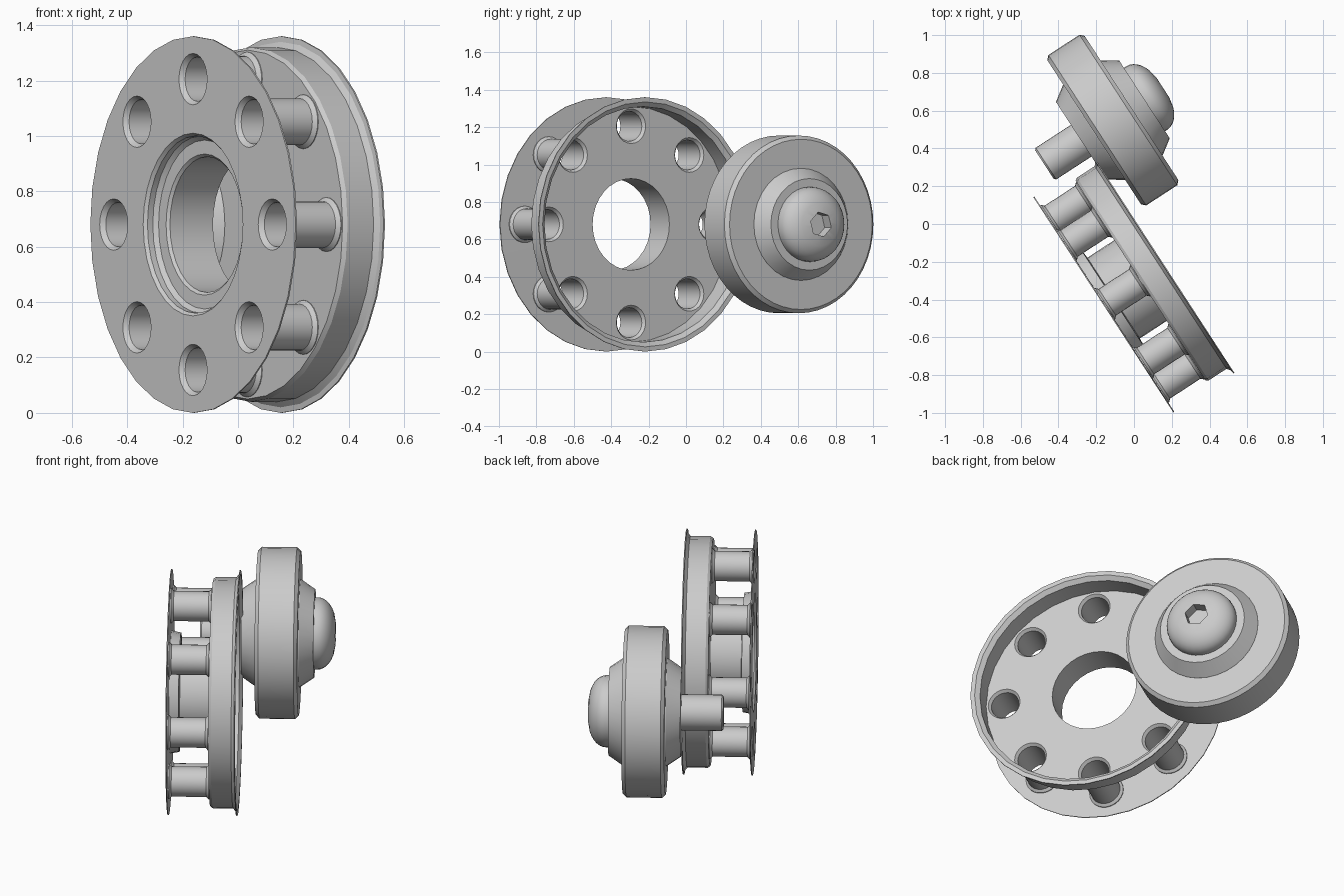
import bpy, bmesh, math
from mathutils import Matrix, Vector

cube = bpy.data.objects.get("Cube")
if cube:
    bpy.data.objects.remove(cube, do_unlink=True)

grey = bpy.data.materials.new("plain_grey")
grey.use_nodes = True
grey.diffuse_color = (0.6, 0.6, 0.6, 1)
for node in grey.node_tree.nodes:
    if node.type == 'BSDF_PRINCIPLED':
        node.inputs["Base Color"].default_value = (0.6, 0.6, 0.6, 1)

# Both assemblies share one horizontal axle direction
AXLE = Vector((0.838, 0.545, 0)).normalized()
ACROSS = Vector((AXLE.y, -AXLE.x, 0))


def frame(centre):
    """Local z runs along the axle, local x across it."""
    rot = Matrix((ACROSS, AXLE.cross(ACROSS), AXLE)).transposed().to_4x4()
    return Matrix.Translation(centre) @ rot


WHEEL = frame((-0.1625, -0.4275, 0.68))
ROLLER = frame((-0.112, 0.55, 0.68))


def lathe(name, profile, base, closed=False, segs=32, offset=(0, 0, 0)):
    """Spin (radius, axial) points around the axle."""
    bm = bmesh.new()
    vs = [bm.verts.new((r, 0, h)) for r, h in profile]
    es = [bm.edges.new(pair) for pair in zip(vs, vs[1:])]
    if closed:
        es.append(bm.edges.new((vs[-1], vs[0])))
    bmesh.ops.spin(bm, geom=vs + es, cent=(0, 0, 0), axis=(0, 0, 1),
                   angle=math.tau, steps=segs, use_duplicate=False)
    bmesh.ops.remove_doubles(bm, verts=bm.verts[:], dist=1e-5)
    bmesh.ops.recalc_face_normals(bm, faces=bm.faces[:])
    bmesh.ops.translate(bm, verts=bm.verts[:], vec=offset)
    mesh = bpy.data.meshes.new(name)
    bm.to_mesh(mesh)
    bm.free()
    mesh.materials.append(grey)
    obj = bpy.data.objects.new(name, mesh)
    obj.matrix_world = base
    bpy.context.collection.objects.link(obj)
    return obj


def cut(obj, places, radius, low, high, segs, turn=0):
    """Cut straight prisms along the axle out of an object."""
    bm = bmesh.new()
    for x, y in places:
        bmesh.ops.create_cone(
            bm, cap_ends=True, segments=segs, radius1=radius, radius2=radius,
            depth=high - low,
            matrix=Matrix.Translation((x, y, (low + high) / 2)) @ Matrix.Rotation(turn, 4, 'Z'))
    mesh = bpy.data.meshes.new("cutter")
    bm.to_mesh(mesh)
    bm.free()
    mesh.materials.append(grey)
    cutter = bpy.data.objects.new("cutter", mesh)
    cutter.matrix_world = obj.matrix_world
    cutter.hide_render = True
    bpy.context.collection.objects.link(cutter)
    mod = obj.modifiers.new("cut", 'BOOLEAN')
    mod.operation, mod.solver, mod.object = 'DIFFERENCE', 'EXACT', cutter
    bpy.context.view_layer.update()
    deps = bpy.context.evaluated_depsgraph_get()
    result = bpy.data.meshes.new_from_object(obj.evaluated_get(deps))
    obj.modifiers.clear()
    obj.data = result
    bpy.data.objects.remove(cutter, do_unlink=True)


parts = []

# Wheel: thin front disc, stepped hub tube and flanged rear cup in one shell
shell = lathe("wheel_shell", [
    (0.68, 0), (0.33, 0), (0.32, 0.012), (0.32, 0.035), (0.305, 0.05),
    (0.255, 0.05), (0.245, 0.06), (0.245, 0.245), (0.63, 0.245),
    (0.63, 0.365), (0.655, 0.385), (0.68, 0.385),
    (0.68, 0.379), (0.66, 0.377), (0.64, 0.362), (0.64, 0.25), (0.63, 0.235),
    (0.255, 0.235), (0.255, 0.065), (0.33, 0.06), (0.34, 0.008), (0.68, 0.006),
], WHEEL, closed=True)
spots = [(0.525 * math.cos(i * math.tau / 8), 0.525 * math.sin(i * math.tau / 8))
         for i in range(8)]
cut(shell, spots, 0.093, -0.05, 0.3, 24)
parts.append(shell)

# Hollow flared pillars joining the two plates
pillar = [(0.093, 0), (0.08, 0.018), (0.08, 0.228), (0.093, 0.245),
          (0.098, 0.24), (0.098, 0.232), (0.084, 0.218),
          (0.084, 0.025), (0.098, 0.012), (0.098, 0.004)]
for i, (x, y) in enumerate(spots):
    parts.append(lathe(f"pillar_{i + 1}", pillar, WHEEL, closed=True, segs=24,
                       offset=(x, y, 0)))

# Roller with bevelled edges
parts.append(lathe("roller", [
    (0, -0.118), (0.455, -0.118), (0.475, -0.098),
    (0.475, 0.098), (0.455, 0.118), (0, 0.118)], ROLLER, segs=48))

# Tapered collars on both sides of the roller
for side, name in ((-1, "front_collar"), (1, "rear_collar")):
    parts.append(lathe(name, [(0, side * 0.1), (0.3, side * 0.1), (0.3, side * 0.12),
                              (0.245, side * 0.2), (0, side * 0.2)], ROLLER))

# Domed bolt head with hexagonal socket
dome = [(0.2 * math.cos(a) ** 0.8, 0.215 + 0.105 * math.sin(a))
        for a in (math.radians(d) for d in range(0, 70, 10))]
head = lathe("bolt_head", [(0, 0.19), (0.2, 0.19)] + dome + [(0.06, 0.316), (0, 0.316)], ROLLER)
cut(head, [(0, 0)], 0.068, 0.25, 0.4, 6, turn=math.radians(15))
parts.append(head)

# Bolt shaft
parts.append(lathe("bolt_shaft", [
    (0, -0.432), (0.09, -0.432), (0.1, -0.422), (0.1, -0.19), (0, -0.19)], ROLLER))

bpy.ops.object.select_all(action='DESELECT')
for obj in parts:
    obj.select_set(True)
bpy.context.view_layer.objects.active = shell
bpy.ops.object.shade_smooth_by_angle(angle=math.radians(30))
